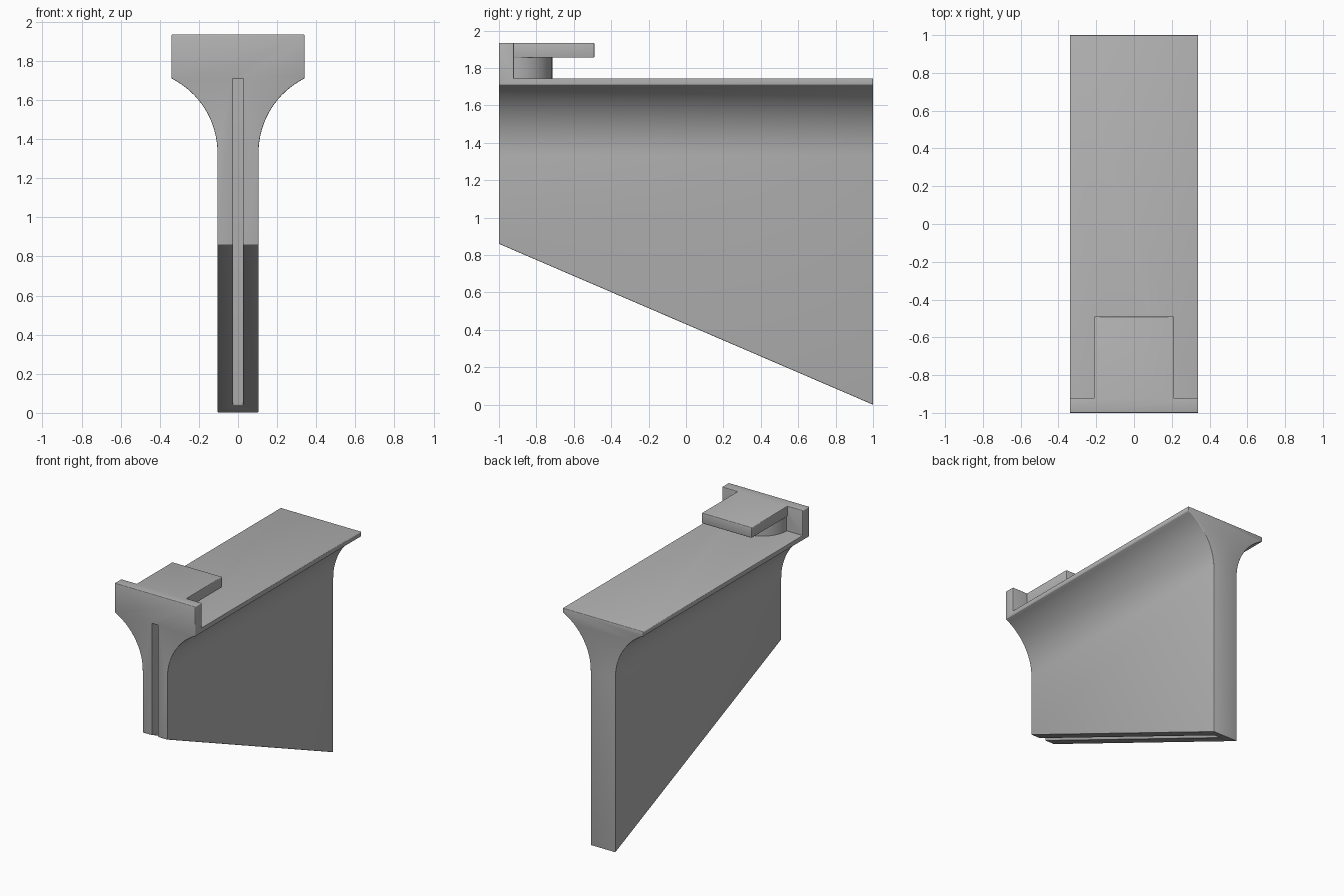
import bpy, bmesh, math

if "Cube" in bpy.data.objects:
    bpy.data.objects.remove(bpy.data.objects["Cube"])

grey = bpy.data.materials.new("plain_grey")
grey.diffuse_color = (0.45, 0.45, 0.45, 1)
grey.use_nodes = True
grey.node_tree.nodes["Principled BSDF"].inputs["Base Color"].default_value = grey.diffuse_color


def prism(name, ring_a, ring_b):
    """Closed solid between two matching rings of points."""
    bm = bmesh.new()
    a = [bm.verts.new(p) for p in ring_a]
    b = [bm.verts.new(p) for p in ring_b]
    bm.faces.new(a)
    bm.faces.new(b)
    for i in range(len(a)):
        j = (i + 1) % len(a)
        bm.faces.new((a[i], a[j], b[j], b[i]))
    bmesh.ops.recalc_face_normals(bm, faces=bm.faces)
    me = bpy.data.meshes.new(name)
    bm.to_mesh(me)
    bm.free()
    ob = bpy.data.objects.new(name, me)
    bpy.context.collection.objects.link(ob)
    return ob


def upright(name, outline, z0, z1):
    return prism(name, [(x, y, z0) for x, y in outline], [(x, y, z1) for x, y in outline])


# Bracket body: flared section with a sloping underside
R, flare = 0.425, math.atan2(0.38, 0.19)
half = [(0.105 + R - R * math.cos(flare * i / 16), 1.33 + R * math.sin(flare * i / 16))
        for i in range(17)] + [(0.34, 1.935)]


def section(y, bottom):
    right = [(0.105, bottom)] + half
    return [(x, y, z) for x, z in right] + [(-x, y, z) for x, z in reversed(right)]


body = prism("bracket_body", section(-1, 0.86), section(1, 0.0))
body.data.materials.append(grey)

# Space below the hook, leaving a half-round neck
wall, W = -0.92, 0.205
arc = [(W * math.cos(math.pi * i / 24), wall + W * math.sin(math.pi * i / 24)) for i in range(25)]
outer = [(-1, wall), (-1, 1.2), (1, 1.2), (1, wall)]
under = upright("under_hook_cutter", outer + arc, 1.745, 1.855)

# Space around the square hook plate
plate = [(0.21, wall), (0.21, -0.49), (-0.21, -0.49), (-0.21, wall)]
around = upright("around_hook_cutter", outer + plate, 1.80, 2.2)

# Slot open to the front and underside
slot = upright("slot_cutter", [(-0.025, -1.2), (0.025, -1.2), (0.025, 0.91), (-0.025, 0.91)], -0.2, 1.71)

bpy.context.view_layer.objects.active = body
body.select_set(True)
for cutter in (under, around, slot):
    mod = body.modifiers.new("cut", 'BOOLEAN')
    mod.operation, mod.solver, mod.object = 'DIFFERENCE', 'EXACT', cutter
    bpy.ops.object.modifier_apply(modifier=mod.name)
    bpy.data.objects.remove(cutter)

# Soften the outer edges
bm = bmesh.new()
bm.from_mesh(body.data)
bmesh.ops.remove_doubles(bm, verts=bm.verts, dist=0.0005)
bmesh.ops.dissolve_limit(bm, angle_limit=math.radians(1), verts=bm.verts, edges=bm.edges)
sharp = [e for e in bm.edges if len(e.link_faces) == 2 and e.is_convex
         and e.calc_face_angle() > math.radians(40)]
bmesh.ops.bevel(bm, geom=sharp, offset=0.012, offset_type='OFFSET', segments=3, profile=0.5,
                affect='EDGES', clamp_overlap=True)
bm.to_mesh(body.data)
bm.free()
bpy.ops.object.shade_smooth_by_angle(angle=math.radians(35))
